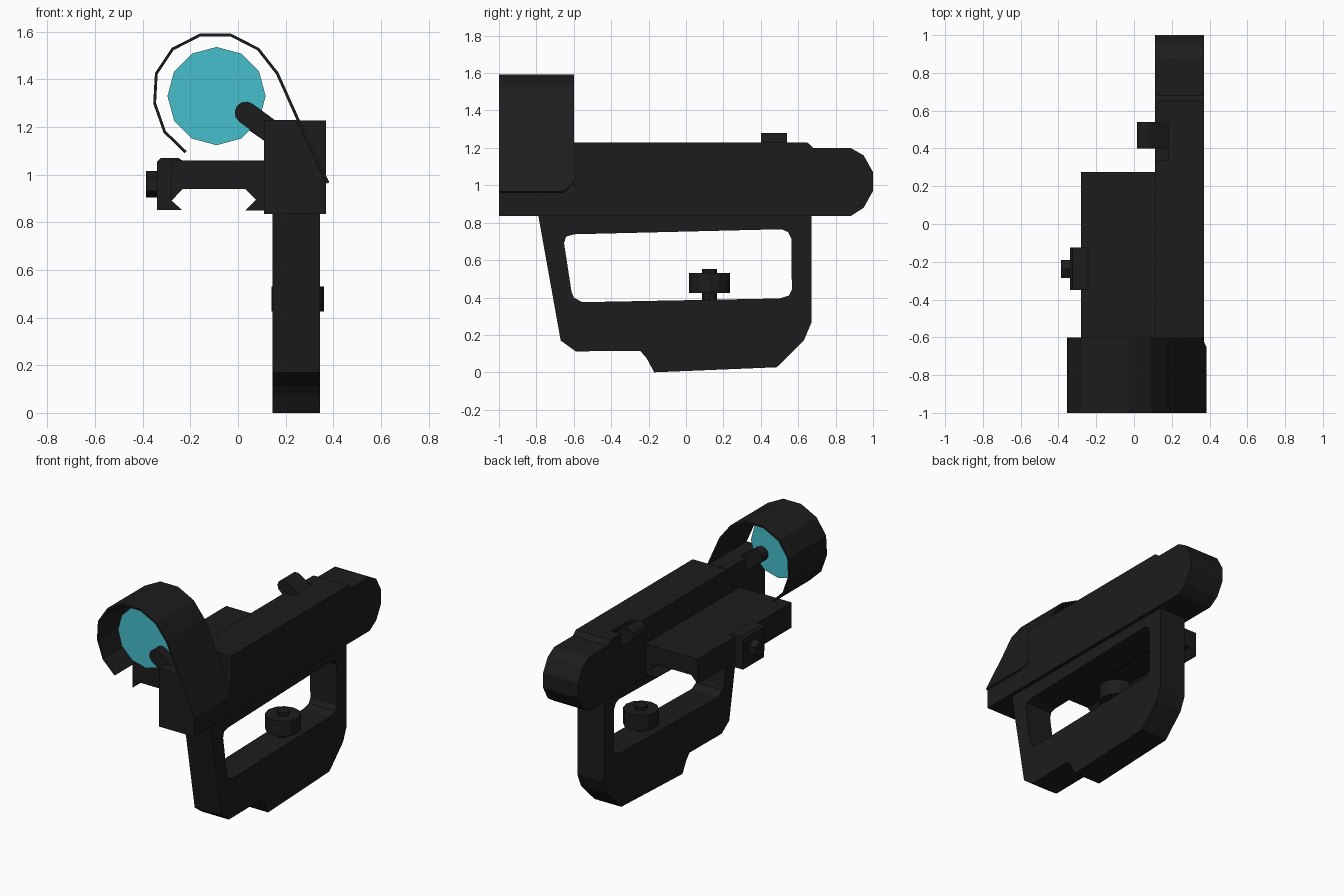
import bpy, bmesh, math
from mathutils import Vector

if "Cube" in bpy.data.objects:
    bpy.data.objects.remove(bpy.data.objects["Cube"])


def material(name, rgb):
    m = bpy.data.materials.new(name)
    m.diffuse_color = (*rgb, 1)
    m.use_nodes = True
    m.node_tree.nodes["Principled BSDF"].inputs["Base Color"].default_value = m.diffuse_color
    return m


BLACK = material("black_metal", (0.012, 0.012, 0.012))
GLASS = material("cyan_glass", (0.06, 0.52, 0.60))


def finish(name, bm, mat=BLACK):
    bmesh.ops.recalc_face_normals(bm, faces=bm.faces)
    me = bpy.data.meshes.new(name)
    bm.to_mesh(me)
    bm.free()
    me.materials.append(mat)
    ob = bpy.data.objects.new(name, me)
    bpy.context.collection.objects.link(ob)
    return ob


def prism(name, pts, axis, lo, hi):
    """Extrude a 2D profile along x (pts = y,z), y (pts = x,z) or z (pts = x,y)."""
    place = {"x": lambda p, t: (t, p[0], p[1]),
             "y": lambda p, t: (p[0], t, p[1]),
             "z": lambda p, t: (p[0], p[1], t)}[axis]
    bm = bmesh.new()
    a = [bm.verts.new(place(p, lo)) for p in pts]
    b = [bm.verts.new(place(p, hi)) for p in pts]
    bm.faces.new(a)
    bm.faces.new(b[::-1])
    for i in range(len(pts)):
        j = (i + 1) % len(pts)
        bm.faces.new((a[i], a[j], b[j], b[i]))
    return finish(name, bm)


def circle(cx, cy, r, n, start=0.0):
    return [(cx + r * math.cos(start + math.tau * i / n),
             cy + r * math.sin(start + math.tau * i / n)) for i in range(n)]


def cut(ob, cutter):
    mod = ob.modifiers.new("cut", "BOOLEAN")
    mod.operation, mod.solver, mod.object = "DIFFERENCE", "EXACT", cutter
    bpy.context.view_layer.objects.active = ob
    bpy.ops.object.modifier_apply(modifier=mod.name)
    bpy.data.objects.remove(cutter)


def rounded_bar(name, tip, root, r, y0, y1):
    """Slanted bar in the xz plane with a half-round tip."""
    d = Vector(tip) - Vector(root)
    ang = math.atan2(d.y, d.x)
    arc = [(tip[0] + r * math.cos(ang + t), tip[1] + r * math.sin(ang + t))
           for t in [math.pi * (i / 6 - 0.5) for i in range(7)]]
    n = Vector((-d.y, d.x)).normalized() * r
    ends = [(root[0] + n.x, root[1] + n.y), (root[0] - n.x, root[1] - n.y)]
    return prism(name, arc + ends, "y", y0, y1)


# Main housing: long rear part with rounded end, slanted front block under the hood
body = prism("main_housing",
             [(-0.6, 0.835), (0.88, 0.835), (0.95, 0.88), (1.0, 0.97), (1.0, 1.07),
              (0.95, 1.16), (0.88, 1.2), (0.68, 1.2), (0.65, 1.228), (-0.6, 1.228)],
             "x", 0.11, 0.37)
cut(body, prism("notch_cutter", [(0.05, 1.15), (0.18, 1.15), (0.18, 1.3), (0.05, 1.3)],
                "y", 0.34, 0.54))
prism("front_block", [(0.11, 0.835), (0.37, 0.835), (0.37, 0.965), (0.245, 1.23), (0.11, 1.23)],
      "y", -1.0, -0.6)

# Grip frame with a rounded opening
frame = prism("grip_frame",
              [(-0.79, 0.84), (-0.67, 0.17), (-0.59, 0.112), (-0.245, 0.115), (-0.21, 0.075),
               (-0.17, 0.0), (0.485, 0.027), (0.63, 0.17), (0.67, 0.265), (0.67, 0.84)],
              "x", 0.145, 0.345)
cut(frame, prism("opening_cutter",
                 [(-0.652, 0.69), (-0.642, 0.725), (-0.6, 0.738), (0.51, 0.765), (0.545, 0.75),
                  (0.563, 0.715), (0.566, 0.44), (0.55, 0.41), (0.5, 0.395), (-0.555, 0.375),
                  (-0.6, 0.4), (-0.612, 0.43)], "x", 0.0, 0.5))

# Thumb knob inside the opening
prism("thumb_knob", circle(0.25, 0.125, 0.11, 12), "z", 0.425, 0.53)
prism("knob_stud", circle(0.25, 0.125, 0.04, 8), "z", 0.38, 0.553)

# Side mount plate with dovetail groove, clamp jaw and hex bolt
prism("mount_plate",
      [(-0.28, 1.06), (0.112, 1.06), (0.112, 0.85), (0.03, 0.85), (0.075, 0.895),
       (0.03, 0.94), (-0.232, 0.94), (-0.28, 0.89)], "y", -0.73, 0.275)
prism("clamp_jaw",
      [(-0.34, 0.852), (-0.235, 0.852), (-0.28, 0.892), (-0.235, 0.94), (-0.235, 1.06),
       (-0.25, 1.07), (-0.325, 1.07), (-0.34, 1.055)], "y", -0.35, -0.125)
prism("clamp_bolt", circle(-0.238, 0.96, 0.055, 6, math.pi / 6), "x", -0.387, -0.33)

# Lens hood: bent sheet, its lower rear corner clipped
path = [(-0.22, 1.095), (-0.308, 1.18), (-0.35, 1.3), (-0.343, 1.425), (-0.275, 1.527),
        (-0.16, 1.586), (-0.03, 1.586), (0.085, 1.527), (0.165, 1.425), (0.25, 1.235),
        (0.378, 0.965)]
bm = bmesh.new()
rows = []
for y in (-1.0, -0.65, -0.6):
    pts = path[:-1] + [(0.354, 1.015) if y == -0.6 else path[-1]]
    rows.append([bm.verts.new((x, y, z)) for x, z in pts])
for r0, r1 in zip(rows, rows[1:]):
    for i in range(len(path) - 1):
        bm.faces.new((r0[i], r0[i + 1], r1[i + 1], r1[i]))
hood = finish("lens_hood", bm)
solid = hood.modifiers.new("thickness", "SOLIDIFY")
solid.thickness, solid.offset = 0.012, 0

# Lens disc
bm = bmesh.new()
bm.faces.new([bm.verts.new((x, -0.86, z)) for x, z in circle(-0.09, 1.33, 0.206, 12)])
finish("lens_disc", bm, GLASS)

# Lens arm and rear emitter bar
rounded_bar("lens_arm", (0.033, 1.26), (0.17, 1.16), 0.047, -0.93, -0.80)
rounded_bar("emitter_bar", (0.063, 1.232), (0.16, 1.165), 0.047, 0.40, 0.54)
